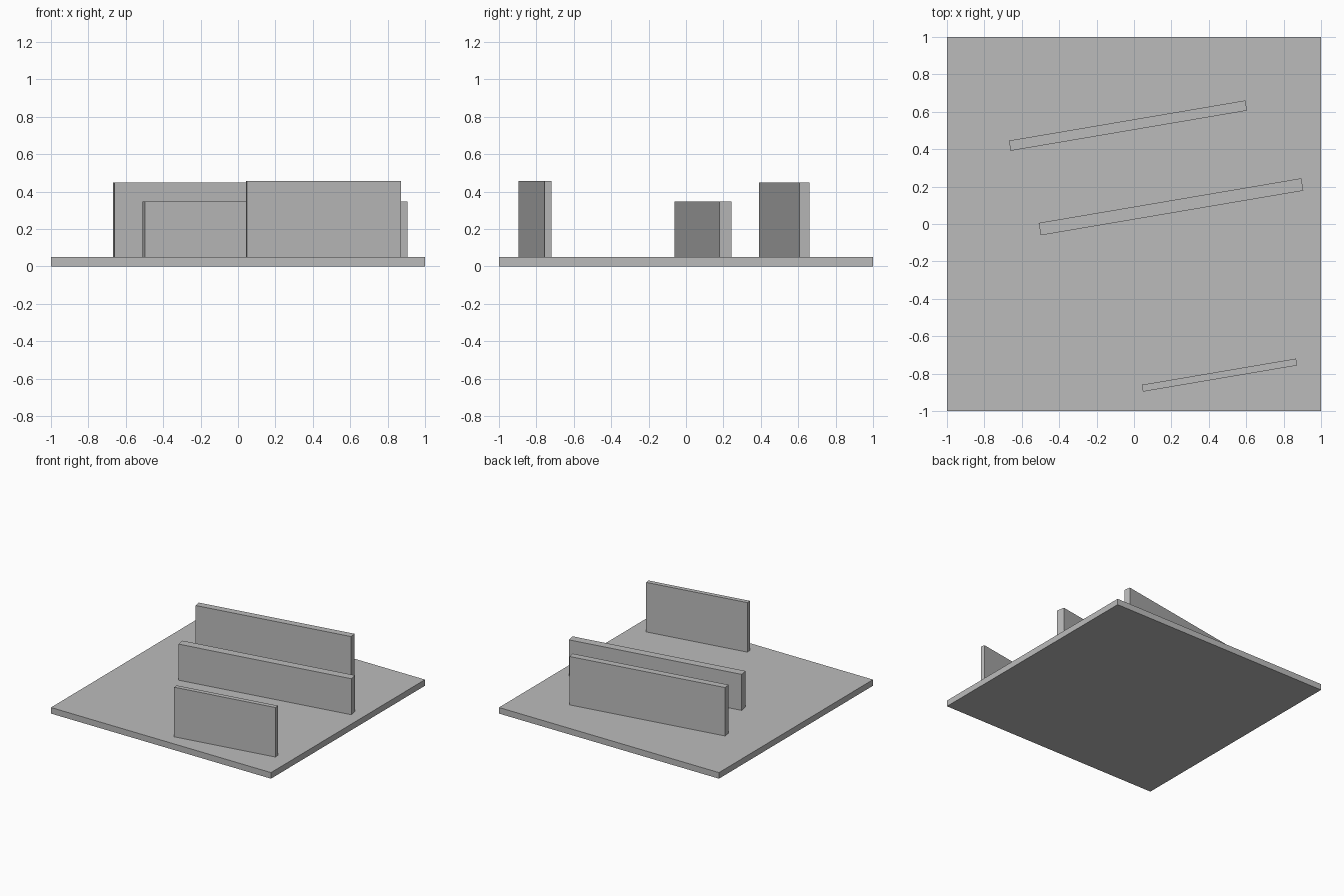
import bpy
from math import radians

cube = bpy.data.objects.get("Cube")
if cube:
    bpy.data.objects.remove(cube, do_unlink=True)

GREY = (0.5, 0.5, 0.5, 1.0)
grey = bpy.data.materials.new("plain grey")
grey.use_nodes = True
grey.diffuse_color = GREY
grey.node_tree.nodes["Principled BSDF"].inputs["Base Color"].default_value = GREY

BASE_TOP = 0.05
WALL_ANGLE = radians(9.65)


def box(name, centre, size, bottom, top, angle=0.0):
    """Box with a given footprint, turned about the vertical."""
    bpy.ops.mesh.primitive_cube_add(
        size=1, location=(*centre, (bottom + top) / 2), rotation=(0, 0, angle))
    ob = bpy.context.object
    ob.name = name
    ob.scale = (*size, top - bottom)
    bpy.ops.object.transform_apply(location=False, rotation=False, scale=True)
    ob.data.materials.append(grey)
    return ob


# Ground slab
box("base_plate", (0, 0), (2, 2), 0, BASE_TOP)

# Three parallel upright panels: name, centre, (length, thickness), top height
for name, centre, size, top in (
    ("front_panel", (0.457, -0.808), (0.836, 0.037), 0.457),
    ("middle_panel", (0.198, 0.092), (1.424, 0.067), 0.346),
    ("back_panel", (-0.032, 0.526), (1.282, 0.055), 0.448),
):
    box(name, centre, size, BASE_TOP, top, WALL_ANGLE)
